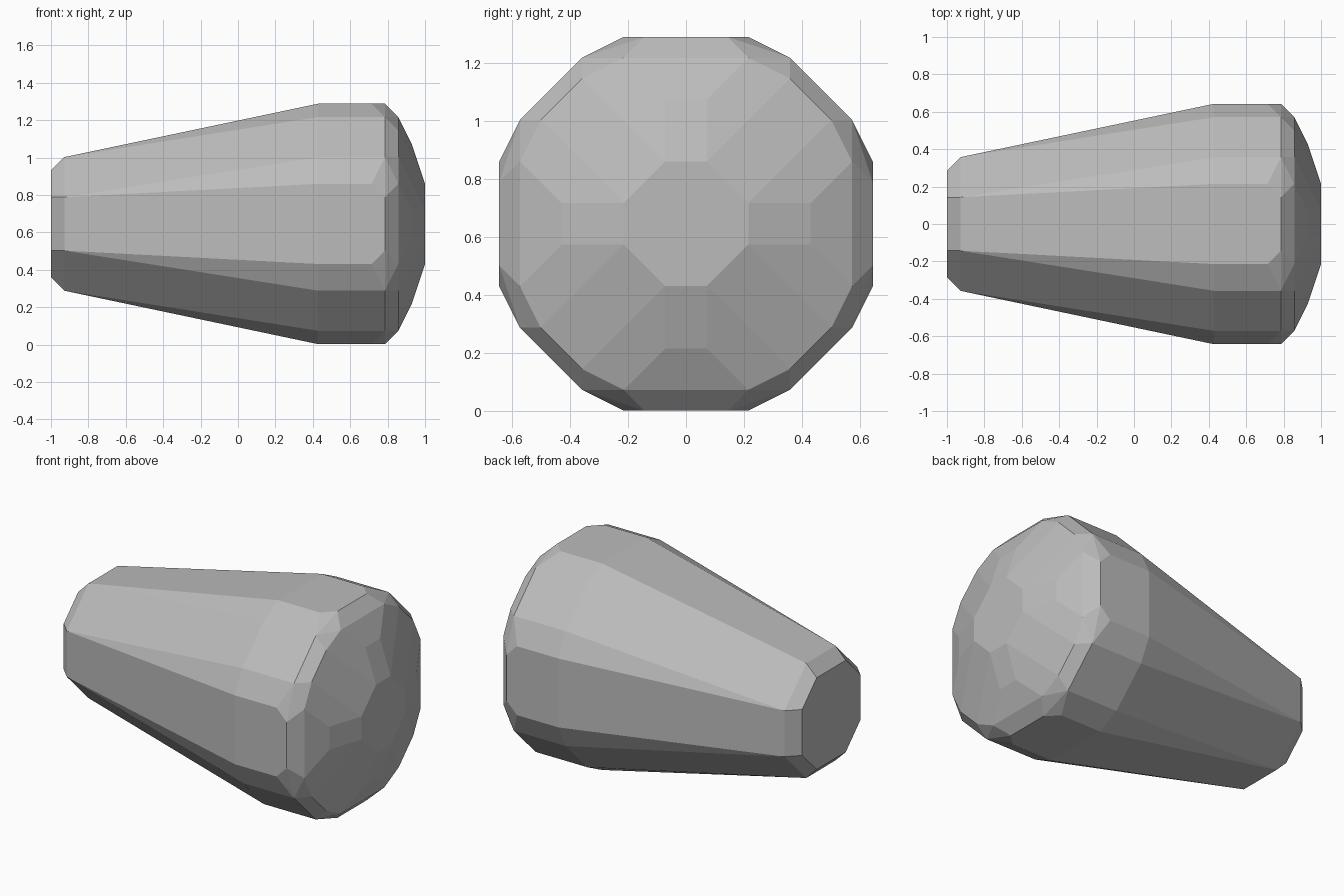
import bpy
import bmesh

if "Cube" in bpy.data.objects:
    bpy.data.objects.remove(bpy.data.objects["Cube"])

U = 1 / 14          # modelling grid step
CENTRE_Z = 0.645    # height of the long axis

# Cross-sections along x: (station, corner points of one octant), in grid steps
SECTIONS = [
    (-14, [(4, 2)]),            # small flat end
    (-13, [(5, 2)]),            # bevel of the small end
    (6, [(9, 3), (8, 5)]),      # end of the taper
    (10, [(9, 3)]),             # straight band
    (11, [(9, 2), (8, 5)]),     # rim of the band
    (12, [(8, 3), (7, 5)]),     # start of the dome
    (13, [(6, 1)]),             # dome
    (14, [(3, 1)]),             # flat tip of the dome
]


def ring(corners):
    """Mirror the octant corners into the full eight-fold section."""
    return {(sy * p, sz * q)
            for a, b in corners for p, q in ((a, b), (b, a))
            for sy in (-1, 1) for sz in (-1, 1)}


# Tapered body with domed end
bm = bmesh.new()
for x, corners in SECTIONS:
    for y, z in sorted(ring(corners)):
        bm.verts.new((x * U, y * U, z * U + CENTRE_Z))
hull = bmesh.ops.convex_hull(bm, input=bm.verts[:])
bmesh.ops.delete(bm, geom=[v for v in bm.verts if not v.link_faces], context='VERTS')
bmesh.ops.dissolve_limit(bm, angle_limit=0.002, verts=bm.verts[:], edges=bm.edges[:])
bmesh.ops.recalc_face_normals(bm, faces=bm.faces[:])

mesh = bpy.data.meshes.new("tapered_body")
bm.to_mesh(mesh)
bm.free()
body = bpy.data.objects.new("tapered_body", mesh)
bpy.context.collection.objects.link(body)

grey = bpy.data.materials.new("mid grey")
grey.diffuse_color = (0.5, 0.5, 0.5, 1)
grey.use_nodes = True
grey.node_tree.nodes["Principled BSDF"].inputs["Base Color"].default_value = grey.diffuse_color
mesh.materials.append(grey)
